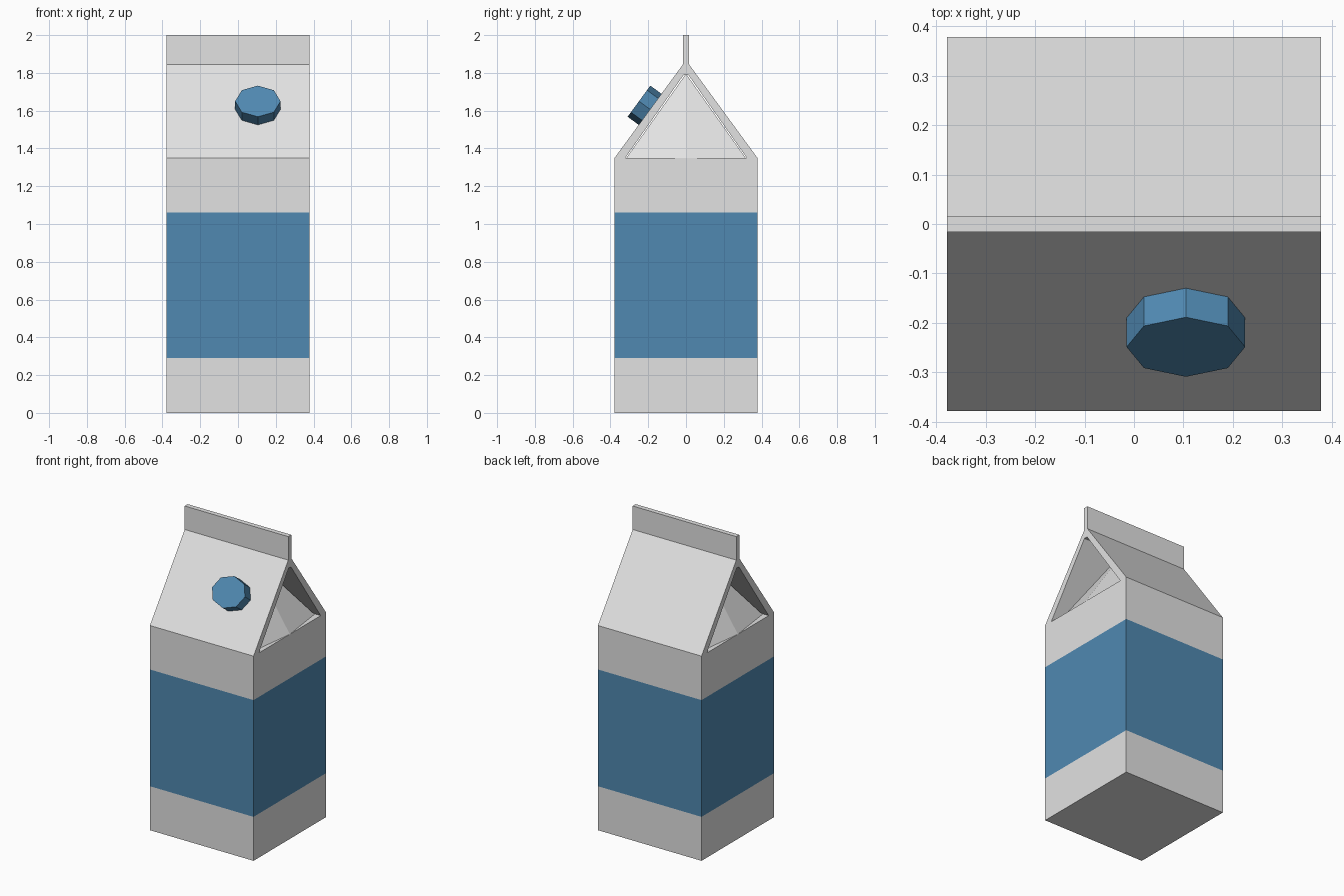
import bpy, bmesh, math
from mathutils import Matrix, Vector

if "Cube" in bpy.data.objects:
    bpy.data.objects.remove(bpy.data.objects["Cube"])

def material(name, rgb):
    m = bpy.data.materials.new(name)
    m.diffuse_color = (*rgb, 1)
    m.use_nodes = True
    m.node_tree.nodes["Principled BSDF"].inputs["Base Color"].default_value = m.diffuse_color
    return m

WHITE = material("carton white", (0.76, 0.76, 0.76))
BLUE = material("label blue", (0.08, 0.25, 0.44))
W, SHOULDER, PEAK, TOP, FIN = 0.378, 1.35, 1.845, 2.0, 0.016

def finish(bm, name, mats):
    bmesh.ops.recalc_face_normals(bm, faces=bm.faces)
    me = bpy.data.meshes.new(name)
    bm.to_mesh(me)
    bm.free()
    for m in mats:
        me.materials.append(m)
    ob = bpy.data.objects.new(name, me)
    bpy.context.collection.objects.link(ob)
    return ob

def extrude_profile(name, pts):
    """Extrude a (y, z) outline along the full width in x."""
    bm = bmesh.new()
    f = bm.faces.new([bm.verts.new((-W, y, z)) for y, z in pts])
    r = bmesh.ops.extrude_face_region(bm, geom=[f])
    vs = [v for v in r["geom"] if isinstance(v, bmesh.types.BMVert)]
    bmesh.ops.translate(bm, verts=vs, vec=(2 * W, 0, 0))
    return finish(bm, name, [WHITE])

# Carton body, cut at the label edges and coloured by height
bm = bmesh.new()
bmesh.ops.create_cube(bm, size=1, matrix=Matrix.Translation((0, 0, SHOULDER / 2))
                      @ Matrix.Diagonal((2 * W, 2 * W, SHOULDER, 1)))
for z in (0.29, 1.06):
    bmesh.ops.bisect_plane(bm, geom=bm.verts[:] + bm.edges[:] + bm.faces[:],
                           plane_co=(0, 0, z), plane_no=(0, 0, 1))
for f in bm.faces:
    if 0.29 < f.calc_center_median().z < 1.06 and abs(f.normal.z) < 0.5:
        f.material_index = 1
finish(bm, "carton_body", [WHITE, BLUE])

# Roof panels and top fin as one bent sheet
outer = [(-W, SHOULDER), (-FIN, PEAK), (-FIN, TOP), (FIN, TOP), (FIN, PEAK), (W, SHOULDER)]
inner = [(0.322, SHOULDER), (0.012, 1.79), (-0.012, 1.79), (-0.322, SHOULDER)]
extrude_profile("roof_and_fin", outer + inner)

# Folded-in gable ends with a centre crease
for side, name in ((1, "gable_fold_right"), (-1, "gable_fold_left")):
    bm = bmesh.new()
    mid, tip, front, back = [bm.verts.new((side * x, y, z)) for x, y, z in
        ((W, 0, SHOULDER), (0.085, 0, 1.795), (W - 0.03, -0.33, SHOULDER - 0.02), (W - 0.03, 0.33, SHOULDER - 0.02))]
    bm.faces.new((mid, tip, front))
    bm.faces.new((mid, back, tip))
    ob = finish(bm, name, [WHITE])
    if ob.data.polygons[0].normal.x * side < 0:
        ob.data.flip_normals()

# Octagonal screw cap on the front roof panel
normal = Vector((0, -(PEAK - SHOULDER), W - FIN)).normalized()
slope = Vector((0, -normal.z, normal.y)) * -1
base = Vector((0.105, -0.19, 1.607))
frame = Matrix((Vector((1, 0, 0)), slope, normal)).transposed().to_4x4()
bm = bmesh.new()
bmesh.ops.create_cone(bm, cap_ends=True, segments=8, radius1=0.12, radius2=0.12, depth=0.084,
                      matrix=Matrix.Translation(base + normal * 0.031) @ frame
                      @ Matrix.Diagonal((1, 0.85, 1, 1)))
finish(bm, "screw_cap", [BLUE])
